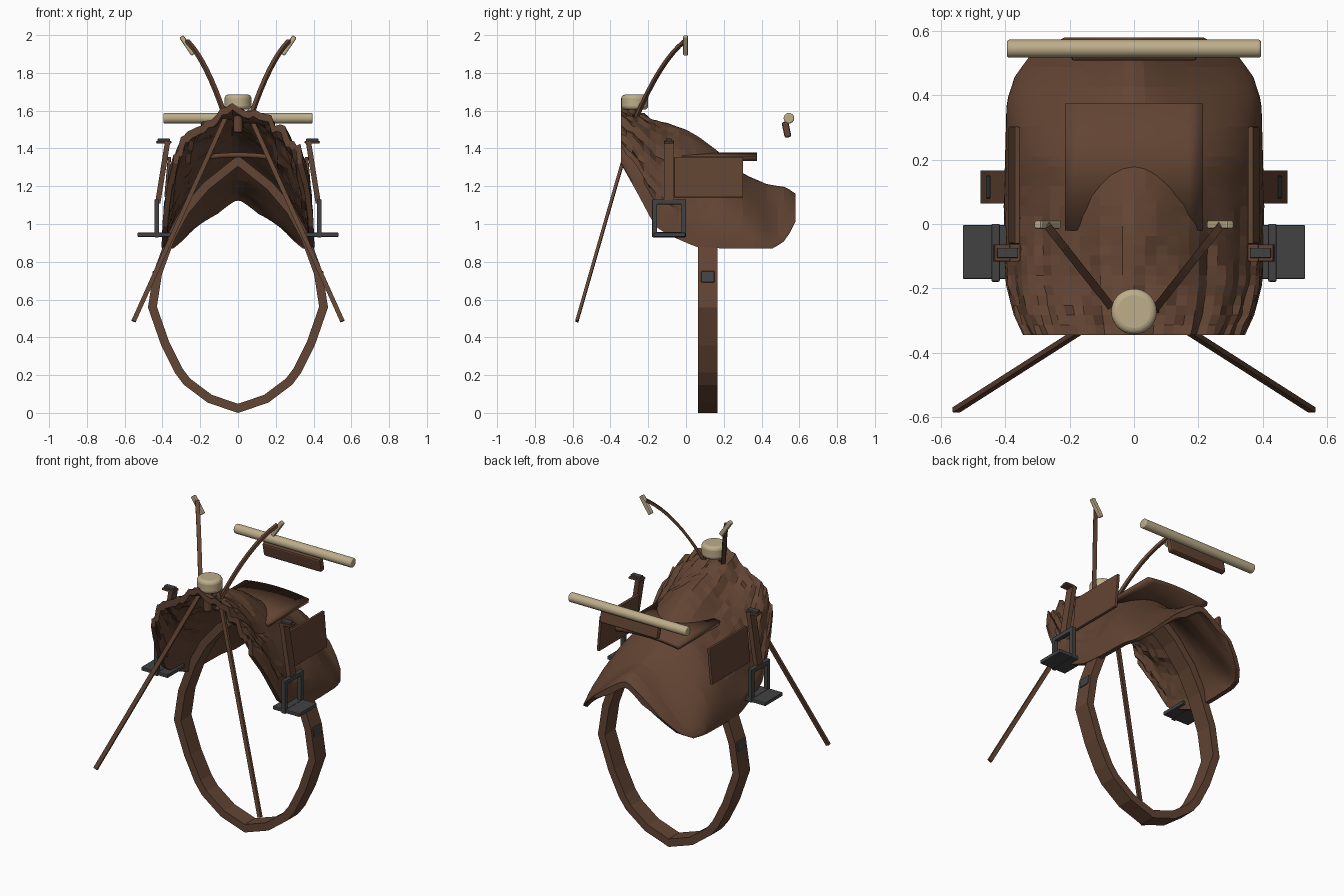
import bpy, bmesh, math, random
from mathutils import Vector

if "Cube" in bpy.data.objects:
    bpy.data.objects.remove(bpy.data.objects["Cube"])

random.seed(4)


def material(name, rgb):
    m = bpy.data.materials.new(name)
    m.diffuse_color = (*rgb, 1)
    m.use_nodes = True
    m.node_tree.nodes["Principled BSDF"].inputs["Base Color"].default_value = m.diffuse_color
    return m


BROWN = material("brown leather", (0.122, 0.058, 0.033))
CREAM = material("pale bone", (0.51, 0.42, 0.255))
DARK = material("dark iron", (0.055, 0.055, 0.056))


def finish(name, bm, mat, bevel=0.0, smooth=None, segments=2):
    me = bpy.data.meshes.new(name)
    bm.to_mesh(me)
    bm.free()
    me.materials.append(mat)
    ob = bpy.data.objects.new(name, me)
    bpy.context.collection.objects.link(ob)
    if bevel:
        mod = ob.modifiers.new("bevel", 'BEVEL')
        mod.width, mod.segments = bevel, segments
        mod.limit_method, mod.angle_limit = 'ANGLE', math.radians(50)
    if smooth:
        for o in bpy.context.selected_objects:
            o.select_set(False)
        ob.select_set(True)
        bpy.context.view_layer.objects.active = ob
        bpy.ops.object.shade_smooth_by_angle(angle=math.radians(smooth))
    return ob


def box(name, center, size, mat, rot=(0, 0, 0), bevel=0.004):
    bm = bmesh.new()
    bmesh.ops.create_cube(bm, size=1)
    bmesh.ops.scale(bm, vec=size, verts=bm.verts)
    ob = finish(name, bm, mat, bevel)
    ob.location, ob.rotation_euler = center, rot
    return ob


def cylinder(name, center, r, length, mat, rot=(0, 0, 0), sides=32, bevel=0.008):
    bm = bmesh.new()
    bmesh.ops.create_cone(bm, cap_ends=True, segments=sides, radius1=r, radius2=r, depth=length)
    ob = finish(name, bm, mat, bevel, 40, 4)
    ob.location, ob.rotation_euler = center, rot
    return ob


def sweep(name, pts, half_w, half_h, mat, side, closed=False):
    """Rectangular bar along a path; 'side' is the width direction."""
    bm = bmesh.new()
    pts = [Vector(p) for p in pts]
    n, side, rings = len(pts), Vector(side).normalized(), []
    for i, p in enumerate(pts):
        a = pts[(i - 1) % n] if closed or i else p
        b = pts[(i + 1) % n] if closed or i < n - 1 else p
        before = (p - a).normalized() if a != p else (b - p).normalized()
        after = (b - p).normalized() if b != p else before
        d = (before + after).normalized()
        miter = 1 / max(.6, d.dot(after))
        s = (side - d * side.dot(d)).normalized()
        u = d.cross(s) * miter
        rings.append([bm.verts.new(p + s * half_w * k + u * half_h * l)
                      for k, l in ((1, 1), (-1, 1), (-1, -1), (1, -1))])
    for i in range(n if closed else n - 1):
        r, q = rings[i], rings[(i + 1) % n]
        for k in range(4):
            bm.faces.new((r[k], r[(k + 1) % 4], q[(k + 1) % 4], q[k]))
    if not closed:
        bm.faces.new(rings[0])
        bm.faces.new(rings[-1])
    bmesh.ops.recalc_face_normals(bm, faces=bm.faces)
    return finish(name, bm, mat)


def lerp(table, y):
    for (y0, v0), (y1, v1) in zip(table, table[1:]):
        if y <= y1:
            return v0 + (v1 - v0) * (y - y0) / (y1 - y0)
    return table[-1][1]


# draped saddle shell: ridge height, hem height, half width and droop along y
RIDGE = [(-.345, 1.62), (-.24, 1.585), (-.16, 1.545), (0, 1.5), (.07, 1.46), (.17, 1.385),
         (.31, 1.262), (.43, 1.21), (.53, 1.195), (.58, 1.16)]
HEM = [(-.345, 1.32), (-.25, 1.15), (-.165, .99), (-.1, .945), (.05, .88), (.2, .87),
       (.46, .87), (.53, .915), (.58, 1.015)]
WIDTH = [(-.345, .345), (-.28, .375), (-.18, .40), (.05, .405), (.38, .396), (.46, .37),
         (.52, .325), (.56, .265), (.58, .215)]
DROOP = [(-.345, .34), (-.15, .4), (0, .5), (.12, .45), (.2, .3), (.3, .3), (.48, .85), (.58, .9)]

NY, NX = 30, 36
fold = [random.uniform(-1, 1) for _ in range(NX + 1)]
bm = bmesh.new()
outer, inner = [], []
for i in range(NY + 1):
    y = -.345 + .925 * i / NY
    r, h, w, k = (lerp(t, y) for t in (RIDGE, HEM, WIDTH, DROOP))
    amp = max(0, min(1, (.17 - y) / .4))
    top, under = [], []
    for j in range(NX + 1):
        t = 2 * j / NX - 1
        u = math.sin(abs(t) * math.pi / 2)
        slope = 1 - (math.sqrt(u * u + .018) - .1342) / .8748
        q = (1 - k) * max(0, 1 - u ** 2.3) ** (1 / 2.15) + k * slope
        # lengthwise creases that fade towards the back
        f = amp * (.02 * fold[j] + random.uniform(-.012, .012))
        f *= 1 if .03 < abs(t) < .97 else 0
        x, z = math.copysign(u, t) * (w + .3 * f), h + (r - h) * q + f
        top.append(bm.verts.new((x, y, z)))
        under.append(bm.verts.new((x - .028 * math.copysign(u, t), y, z - .036 * min(1, q * 2))))
    outer.append(top)
    inner.append(under)
for i in range(NY):
    for j in range(NX):
        for g in (outer, inner):
            bm.faces.new((g[i][j], g[i][j + 1], g[i + 1][j + 1], g[i + 1][j]))
    for j in (0, NX):
        bm.faces.new((outer[i][j], outer[i + 1][j], inner[i + 1][j], inner[i][j]))
for i in (0, NY):
    for j in range(NX):
        bm.faces.new((outer[i][j], outer[i][j + 1], inner[i][j + 1], inner[i][j]))
bmesh.ops.recalc_face_normals(bm, faces=bm.faces)
finish("saddle_shell", bm, BROWN, smooth=8)

# seat panel, arched across its width
bm = bmesh.new()
rows = []
for y in (-.02, .375):
    rows.append([bm.verts.new((x, y, 1.378 - .4 * x * x)) for x in
                 [-.215 + .43 * j / 10 for j in range(11)]])
for j in range(10):
    bm.faces.new((rows[0][j], rows[0][j + 1], rows[1][j + 1], rows[1][j]))
seat = finish("seat_panel", bm, BROWN, smooth=30)
mod = seat.modifiers.new("thickness", 'SOLIDIFY')
mod.thickness, mod.offset = .025, -1

# girth loop under the belly, mirrored profile
half = [(.15, .075), (.27, .165), (.315, .225), (.385, .365), (.453, .56), (.425, .74),
        (.355, .93), (.28, 1.07), (.17, 1.2)]
loop = [(0, .024)] + half + [(0, 1.335)] + [(-x, z) for x, z in reversed(half)]
sweep("girth_loop", [(x, .115, z) for x, z in loop], .051, .023, BROWN, (0, 1, 0), True)

# pommel knob and stem
cylinder("pommel_knob", (0, -.272, 1.645), .071, .08, CREAM, bevel=.02)
cylinder("pommel_stem", (0, -.29, 1.55), .025, .13, BROWN, sides=12)

# raised rear bar with hanging pad
cylinder("rear_bar", (0, .545, 1.56), .028, .79, CREAM, (0, math.pi / 2, 0), 24)
box("rear_pad", (0, .532, 1.50), (.39, .036, .085), BROWN, (math.radians(12), 0, 0), .01)

for s, tag in ((1, "right"), (-1, "left")):
    # curved front stalk and its tip
    path = []
    for i in range(9):
        t = i / 8
        path.append((s * (.065 + .205 * t), -.265 + .26 * t,
                     1.56 + .41 * (1.5 * t - .5 * t * t)))
    sweep("curved_stalk_" + tag, path, .012, .008, BROWN, (s * .8, -.6, 0))
    box("stalk_tip_" + tag, (s * .268, -.002, 1.945), (.026, .026, .115), CREAM,
        (0, s * math.radians(34), 0), .006)
    # long rein pole
    sweep("rein_pole_" + tag, [(s * .05, -.257, 1.60), (s * .553, -.578, .485)],
          .008, .012, BROWN, (0, 1, 0))
    # side flap panel
    box("side_flap_" + tag, (s * .372, .12, 1.248), (.018, .365, .215), BROWN,
        (0, -s * math.radians(5), 0))
    # stirrup strap with its hook
    sweep("stirrup_strap_" + tag, [(s * .425, -.09, 1.11), (s * .372, -.09, 1.44)],
          .026, .014, BROWN, (0, 1, 0))
    box("strap_collar_" + tag, (s * .393, -.09, 1.433), (.08, .052, .012), BROWN)
    box("strap_hook_" + tag, (s * .393, -.09, 1.444), (.066, .032, .016), DARK)
    # stirrup frame and tread
    for y in (-.166, -.013):
        box("stirrup_post_" + tag, (s * .43, y, 1.03), (.026, .027, .2), DARK)
    for z in (1.117, .943):
        box("stirrup_rail_" + tag, (s * .43, -.09, z), (.026, .178, .027), DARK)
    box("stirrup_tread_" + tag, (s * .443, -.087, .943), (.178, .168, .022), DARK)
    # girth buckle
    box("girth_buckle_" + tag, (s * .447, .115, .72), (.018, .07, .06), DARK,
        (0, -s * math.radians(10), 0))
